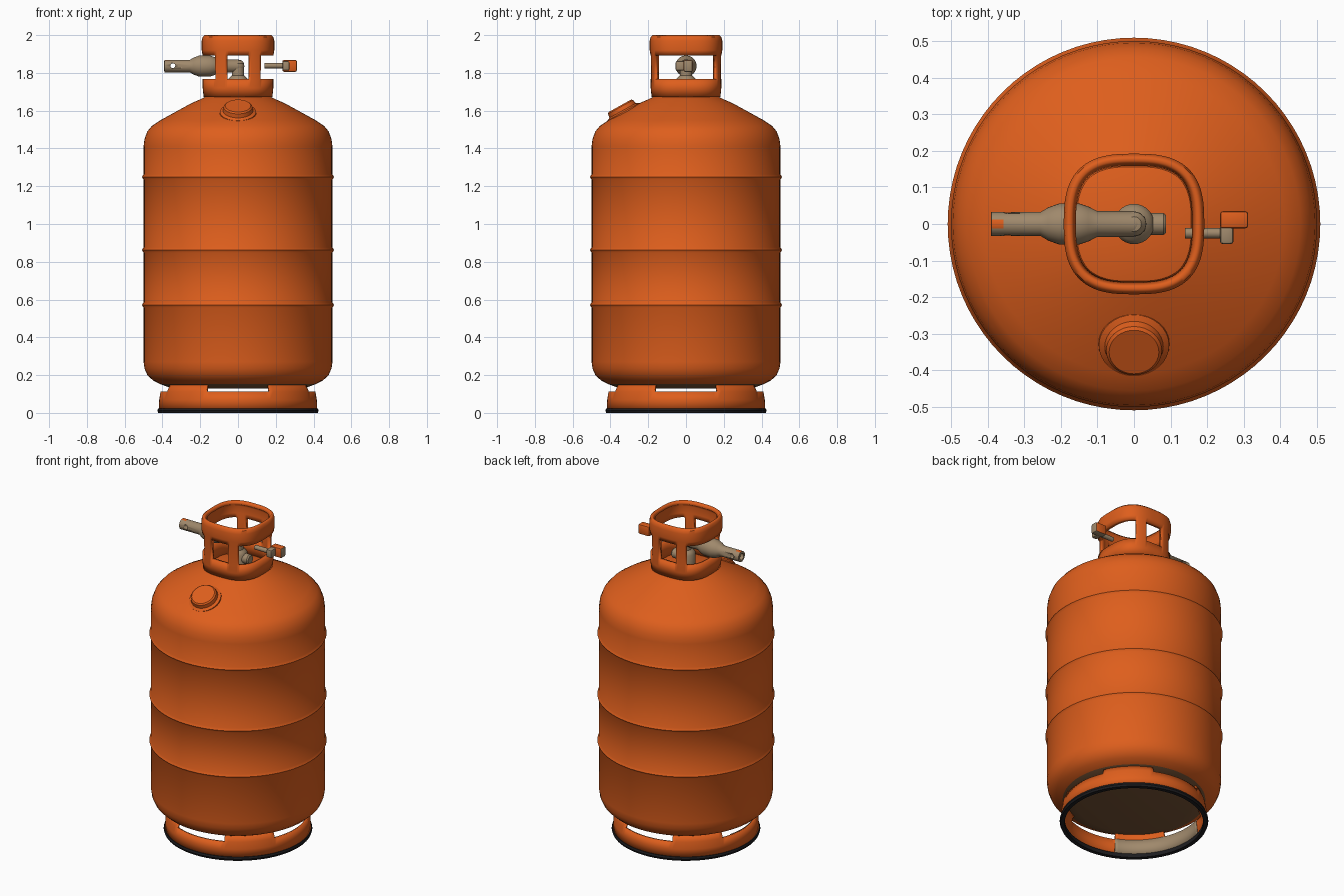
import bpy, bmesh, math
from mathutils import Matrix, Vector

if "Cube" in bpy.data.objects:
    bpy.data.objects.remove(bpy.data.objects["Cube"])


def material(name, rgb):
    m = bpy.data.materials.new(name)
    m.diffuse_color = (*rgb, 1)
    m.use_nodes = True
    m.node_tree.nodes["Principled BSDF"].inputs["Base Color"].default_value = m.diffuse_color
    return m


ORANGE = material("orange paint", (0.73, 0.113, 0.012))
TAN = material("tan metal", (0.35, 0.25, 0.15))
BLACK = material("black rubber", (0.012, 0.012, 0.014))
BROWN = material("dark brown underside", (0.19, 0.09, 0.037))


def finish(name, bm, mats, angle=35):
    me = bpy.data.meshes.new(name)
    bm.to_mesh(me)
    bm.free()
    ob = bpy.data.objects.new(name, me)
    bpy.context.collection.objects.link(ob)
    for m in mats:
        me.materials.append(m)
    bpy.ops.object.select_all(action='DESELECT')
    ob.select_set(True)
    bpy.context.view_layer.objects.active = ob
    bpy.ops.object.shade_smooth_by_angle(angle=math.radians(angle))
    return ob


def lathe(name, profile, mats, n=64, matrix=None, closed=False, power=2.0,
          keep=None, rule=None, thick=0):
    """Sweep (radius, height) points round z; power > 2 gives a rounded square."""
    bm = bmesh.new()
    rings = []
    for r, z in profile:
        ring = []
        for i in range(n):
            a = 2 * math.pi * i / n
            c, s = math.cos(a), math.sin(a)
            k = r / (abs(c) ** power + abs(s) ** power) ** (1 / power)
            ring.append(bm.verts.new((k * c, k * s, z)))
        rings.append(ring)
    pairs = list(zip(rings, rings[1:]))
    if closed:
        pairs.append((rings[-1], rings[0]))
    for lo, hi in pairs:
        for i in range(n):
            j = (i + 1) % n
            f = bm.faces.new((lo[i], lo[j], hi[j], hi[i]))
            if rule:
                f.material_index = rule(f.calc_center_median())
    if keep:
        bad = [f for f in bm.faces if not keep(f.calc_center_median())]
        bmesh.ops.delete(bm, geom=bad, context='FACES')
    bmesh.ops.remove_doubles(bm, verts=bm.verts[:], dist=1e-5)
    if matrix:
        bm.transform(matrix)
    ob = finish(name, bm, mats)
    if thick:
        mod = ob.modifiers.new("thickness", 'SOLIDIFY')
        mod.thickness = thick
        mod.offset = -1
    return ob


def box(name, x, y, z, mats, bevel=0.008, rule=None):
    bm = bmesh.new()
    bmesh.ops.create_cube(bm, size=1)
    for v in bm.verts:
        v.co = Vector([lo + (t + 0.5) * (hi - lo)
                       for t, (lo, hi) in zip(v.co, (x, y, z))])
    bmesh.ops.bevel(bm, geom=bm.edges[:], offset=bevel, segments=2,
                    profile=0.5, affect='EDGES')
    bm.normal_update()
    for f in bm.faces:
        f.material_index = rule(f.normal) if rule else 0
    return finish(name, bm, mats)


# Tank body with three raised ribs
profile = [(0, 0.13), (0.33, 0.13), (0.37, 0.137), (0.41, 0.152), (0.45, 0.172),
           (0.48, 0.2), (0.495, 0.235), (0.5, 0.27)]
for z in (0.571, 0.862, 1.249):
    profile += [(0.5, z - 0.014), (0.509, z), (0.5, z + 0.014)]
profile += [(0.5, 1.41), (0.495, 1.45), (0.48, 1.49), (0.455, 1.52), (0.41, 1.55),
            (0.33, 1.594), (0.25, 1.638), (0.2, 1.66), (0.165, 1.677), (0, 1.68)]
lathe("tank_body", profile, [ORANGE, BROWN], n=80,
      rule=lambda c: 1 if c.z < 0.147 else 0)


# Foot ring, cut away along its top on four sides
def off_side(c):
    a = math.degrees(math.atan2(c.y, c.x)) % 90
    return min(a, 90 - a) > 23


lathe("foot_ring", [(0.42, 0.015), (0.417, 0.07), (0.41, 0.113), (0.392, 0.158)],
      [ORANGE], n=120, keep=lambda c: c.z < 0.113 or off_side(c), thick=0.014)
# Bare metal patch inside the foot ring
lathe("foot_ring_bare_patch", [(0.403, 0.024), (0.4, 0.07), (0.394, 0.112)], [TAN], n=120,
      keep=lambda c: 165 < math.degrees(math.atan2(c.y, c.x)) % 360 < 245, thick=0.002)
# Rubber rim under the foot ring
lathe("foot_rim", [(0.398, 0), (0.422, 0), (0.427, 0.012), (0.423, 0.024), (0.398, 0.024)],
      [BLACK], n=80, closed=True)


# Guard collar: rounded square with windows between four posts
def collar_keep(c):
    post = 0.055 < abs(c.x) < 0.125 and abs(c.y) > 0.1
    return c.z < 1.765 or c.z > 1.895 or post


lathe("guard_collar", [(0.182, 1.672), (0.187, 1.72), (0.187, 1.767), (0.188, 1.893),
                       (0.192, 1.92), (0.192, 1.97), (0.187, 1.99), (0.176, 2.0)],
      [ORANGE], n=120, power=2.8, keep=collar_keep, thick=0.026)

# Tilted filler cap on the front shoulder
tilt = Matrix.Translation((0, -0.33, 1.59)) @ Matrix.Rotation(math.radians(29), 4, 'X')
lathe("filler_cap", [(0, -0.03), (0.1, -0.03), (0.096, 0.004), (0.08, 0.012), (0.076, 0.034),
                     (0.068, 0.041), (0, 0.041)], [ORANGE], n=32, matrix=tilt)

# Valve outlet pointing to -x, with a rounded elbow end and a worn painted tip
along_x = Matrix.Translation((0, 0, 1.836)) @ Matrix.Rotation(math.radians(-90), 4, 'Y')
outlet = lathe("valve_outlet",
               [(0, -0.034), (0.018, -0.03), (0.03, -0.017), (0.035, 0.0), (0.035, 0.1),
                (0.048, 0.125), (0.056, 0.15), (0.056, 0.205), (0.045, 0.235),
                (0.033, 0.255), (0.033, 0.357), (0.033, 0.39), (0.02, 0.391),
                (0.02, 0.37), (0, 0.37)],
               [TAN, ORANGE], n=32, matrix=along_x,
               rule=lambda c: 1 if c.z > 0.36 and c.x > 0.03 else 0)
across = Matrix.Translation((-0.345, 0, 1.838)) @ Matrix.Rotation(math.radians(90), 4, 'X')
cutter = lathe("outlet_hole_cutter", [(0, -0.1), (0.013, -0.1), (0.013, 0.1), (0, 0.1)],
               [TAN], n=16, matrix=across)
cutter.hide_render = True
cutter.display_type = 'WIRE'
cut = outlet.modifiers.new("cross hole", 'BOOLEAN')
cut.operation = 'DIFFERENCE'
cut.object = cutter

# Valve stem rising from the neck, with a low side plug towards +x
lathe("valve_stem", [(0, 1.66), (0.055, 1.66), (0.055, 1.76), (0.045, 1.775),
                     (0.033, 1.785), (0.033, 1.85), (0.02, 1.866), (0, 1.87)],
      [TAN], n=32)
plug = Matrix.Translation((0, 0, 1.735)) @ Matrix.Rotation(math.radians(90), 4, 'Y')
lathe("valve_side_plug", [(0, 0), (0.03, 0), (0.03, 0.08), (0.024, 0.088), (0, 0.088)],
      [TAN], n=32, matrix=plug)

# Handle on the right: rod, hub and orange grip with bare end and underside
rod = Matrix.Translation((0.14, -0.025, 1.838)) @ Matrix.Rotation(math.radians(90), 4, 'Y')
lathe("handle_rod", [(0, 0), (0.014, 0), (0.014, 0.12), (0, 0.12)], [TAN], n=16, matrix=rod)
box("handle_hub", (0.235, 0.272), (-0.055, 0.0), (1.812, 1.862), [TAN])
box("handle_grip", (0.235, 0.312), (-0.012, 0.035), (1.806, 1.868), [ORANGE, TAN],
    rule=lambda n: 1 if n.z < -0.6 or n.x > 0.6 else 0)
